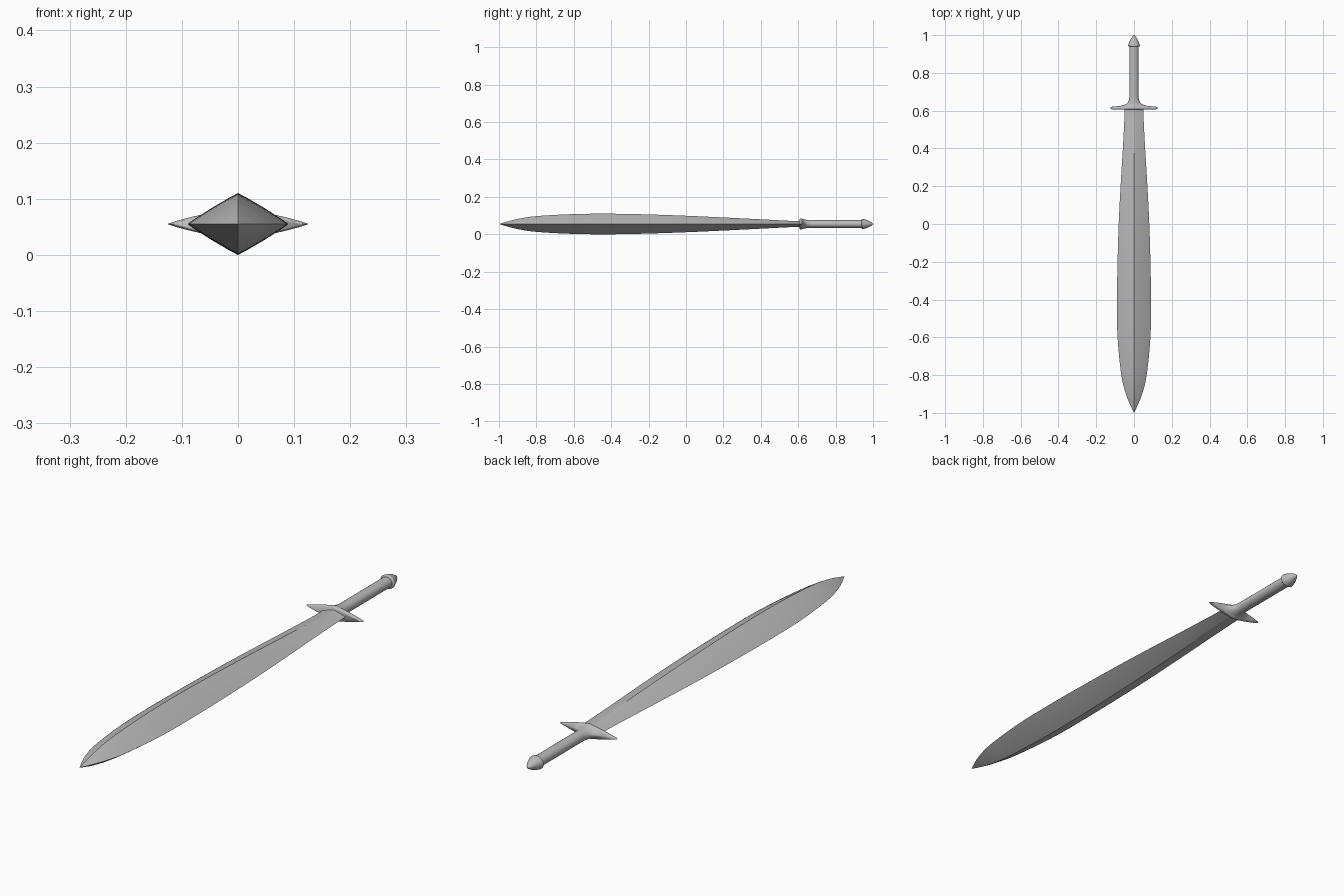
import bpy, bmesh, math

cube = bpy.data.objects.get("Cube")
if cube:
    bpy.data.objects.remove(cube)

MID = 0.055  # height of the sword's centre line

steel = bpy.data.materials.new("grey steel")
steel.use_nodes = True
GREY = (0.5, 0.5, 0.5, 1)
steel.diffuse_color = GREY
steel.node_tree.nodes["Principled BSDF"].inputs["Base Color"].default_value = GREY


def smooth_profile(points, steps):
    """Catmull-Rom interpolation through profile points."""
    out = []
    for i in range(len(points) - 1):
        a, b, c, d = (points[min(max(i + k, 0), len(points) - 1)] for k in (-1, 0, 1, 2))
        for s in range(steps):
            t = s / steps
            out.append(tuple(
                q + 0.5 * t * (r - p + t * (2 * p - 5 * q + 4 * r - u + t * (3 * (q - r) + u - p)))
                for p, q, r, u in zip(a, b, c, d)))
    return out + [points[-1]]


def loft(name, sections, sides, angle):
    """Skin sections (y, half width, half height, power): power 1 is a diamond, 2 an ellipse."""
    bm = bmesh.new()
    rings = []
    for y, w, h, power in sections:
        ring = []
        for i in range(sides):
            a = math.tau * i / sides
            c, s = math.cos(a), math.sin(a)
            x = math.copysign(abs(c) ** (2 / power), c) * w
            z = math.copysign(abs(s) ** (2 / power), s) * h
            ring.append(bm.verts.new((x, y, MID + z)))
        rings.append(ring)
    for r0, r1 in zip(rings, rings[1:]):
        for i in range(sides):
            j = (i + 1) % sides
            bm.faces.new((r0[i], r0[j], r1[j], r1[i]))
    bm.faces.new(rings[0])
    bm.faces.new(rings[-1])
    bmesh.ops.remove_doubles(bm, verts=bm.verts, dist=0.00005)
    bmesh.ops.recalc_face_normals(bm, faces=bm.faces)
    mesh = bpy.data.meshes.new(name)
    bm.to_mesh(mesh)
    bm.free()
    obj = bpy.data.objects.new(name, mesh)
    bpy.context.collection.objects.link(obj)
    mesh.materials.append(steel)
    bpy.ops.object.select_all(action="DESELECT")
    obj.select_set(True)
    bpy.context.view_layer.objects.active = obj
    bpy.ops.object.shade_smooth_by_angle(angle=math.radians(angle))
    return obj


# Leaf-shaped blade with a diamond section and a slightly softened ridge
blade = [(-1, 0, 0, 1.06), (-0.96, 0.019, 0.012, 1.06), (-0.9, 0.043, 0.027, 1.06),
         (-0.8, 0.067, 0.042, 1.06), (-0.6, 0.087, 0.053, 1.06), (-0.4, 0.09, 0.055, 1.06),
         (-0.2, 0.087, 0.051, 1.06), (0, 0.081, 0.044, 1.06), (0.2, 0.071, 0.035, 1.06),
         (0.4, 0.059, 0.025, 1.06), (0.58, 0.05, 0.016, 1.06), (0.61, 0.054, 0.018, 1.06)]
loft("blade", smooth_profile(blade, 6), 16, 40)

# Pointed cross guard that sweeps back into the round grip
guard = [(0.606, 0.116, 0.024, 1.15), (0.61, 0.124, 0.028, 1.15), (0.616, 0.125, 0.029, 1.15),
         (0.621, 0.115, 0.028, 1.15), (0.626, 0.07, 0.026, 1.25), (0.634, 0.044, 0.024, 1.5),
         (0.648, 0.03, 0.022, 1.8), (0.67, 0.024, 0.021, 2)]
loft("guard", smooth_profile(guard, 3), 32, 50)

# Plain round grip
loft("grip", [(0.66, 0.024, 0.021, 2), (0.945, 0.024, 0.021, 2)], 32, 40)

# Bullet-shaped pommel
pommel = [(0.938, 0.022, 0.019, 2), (0.94, 0.029, 0.025, 2), (0.946, 0.031, 0.027, 2),
          (0.965, 0.024, 0.022, 2), (0.985, 0.014, 0.013, 2), (0.996, 0.006, 0.006, 2),
          (1, 0, 0, 2)]
loft("pommel", smooth_profile(pommel, 4), 32, 50)
